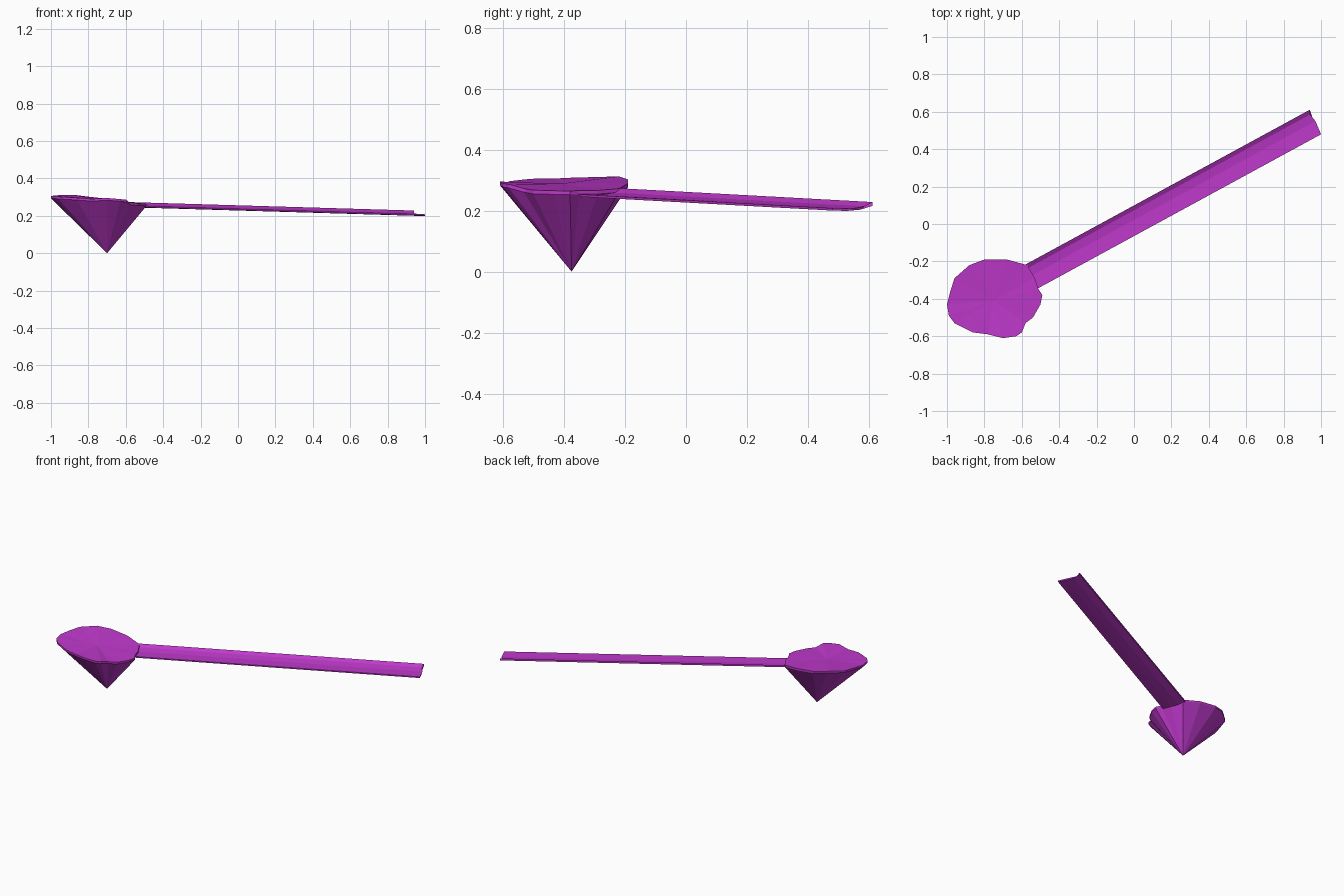
import bpy, bmesh
from mathutils import Vector

if "Cube" in bpy.data.objects:
    bpy.data.objects.remove(bpy.data.objects["Cube"])

mat = bpy.data.materials.new("purple")
mat.diffuse_color = (0.52, 0.04, 0.60, 1)
mat.use_nodes = True
mat.node_tree.nodes["Principled BSDF"].inputs["Base Color"].default_value = mat.diffuse_color


def add_object(name, bm):
    bmesh.ops.recalc_face_normals(bm, faces=bm.faces)
    mesh = bpy.data.meshes.new(name)
    bm.to_mesh(mesh)
    bm.free()
    mesh.materials.append(mat)
    obj = bpy.data.objects.new(name, mesh)
    bpy.context.collection.objects.link(obj)
    return obj


# Bowl: irregular tilted rim with a thin lip, narrowing to a point
rim = [(-1.0, -.43, .305), (-.985, -.37, .308), (-.96, -.29, .31), (-.88, -.22, .312),
       (-.80, -.19, .302), (-.68, -.19, .289), (-.57, -.22, .272), (-.53, -.29, .266),
       (-.51, -.35, .266), (-.49, -.38, .264), (-.50, -.43, .265), (-.54, -.50, .267),
       (-.58, -.53, .272), (-.60, -.58, .286), (-.63, -.60, .289), (-.70, -.61, .295),
       (-.78, -.59, .29), (-.86, -.58, .296), (-.96, -.53, .302), (-.99, -.49, .305)]
bm = bmesh.new()
top = [bm.verts.new(p) for p in rim]
low = [bm.verts.new((x, y, z - .012)) for x, y, z in rim]
centre = bm.verts.new((-.75, -.41, .288))
tip = bm.verts.new((-.70, -.375, 0))
for i in range(len(rim)):
    j = (i + 1) % len(rim)
    bm.faces.new((centre, top[i], top[j]))
    bm.faces.new((top[i], low[i], low[j], top[j]))
    bm.faces.new((low[i], tip, low[j]))
add_object("bowl", bm)

# Handle: shallow channel with one raised edge, swept gently downwards
profile = [(-.053, .208), (.023, .207), (.068, .214), (.091, .228),
           (.091, .215), (.05, .203), (.0, .199), (-.053, .200)]
end_along = [1.108, 1.115, 1.106, 1.117, 1.117, 1.110, 1.112, 1.108]
along, across = Vector((.88, .475, 0)), Vector((-.475, .88, 0))
bm = bmesh.new()
start, end = [], []
for (w, z), a in zip(profile, end_along):
    start.append(bm.verts.new(along * -.65 + across * (w - .006) + Vector((0, 0, z + .046))))
    end.append(bm.verts.new(along * a + across * w + Vector((0, 0, z))))
n = len(profile)
for i in range(n):
    j = (i + 1) % n
    bm.faces.new((start[i], start[j], end[j], end[i]))
for ring in (start, end):
    for i in range(n // 2 - 1):
        bm.faces.new((ring[i], ring[i + 1], ring[n - 2 - i], ring[n - 1 - i]))
add_object("handle", bm)
